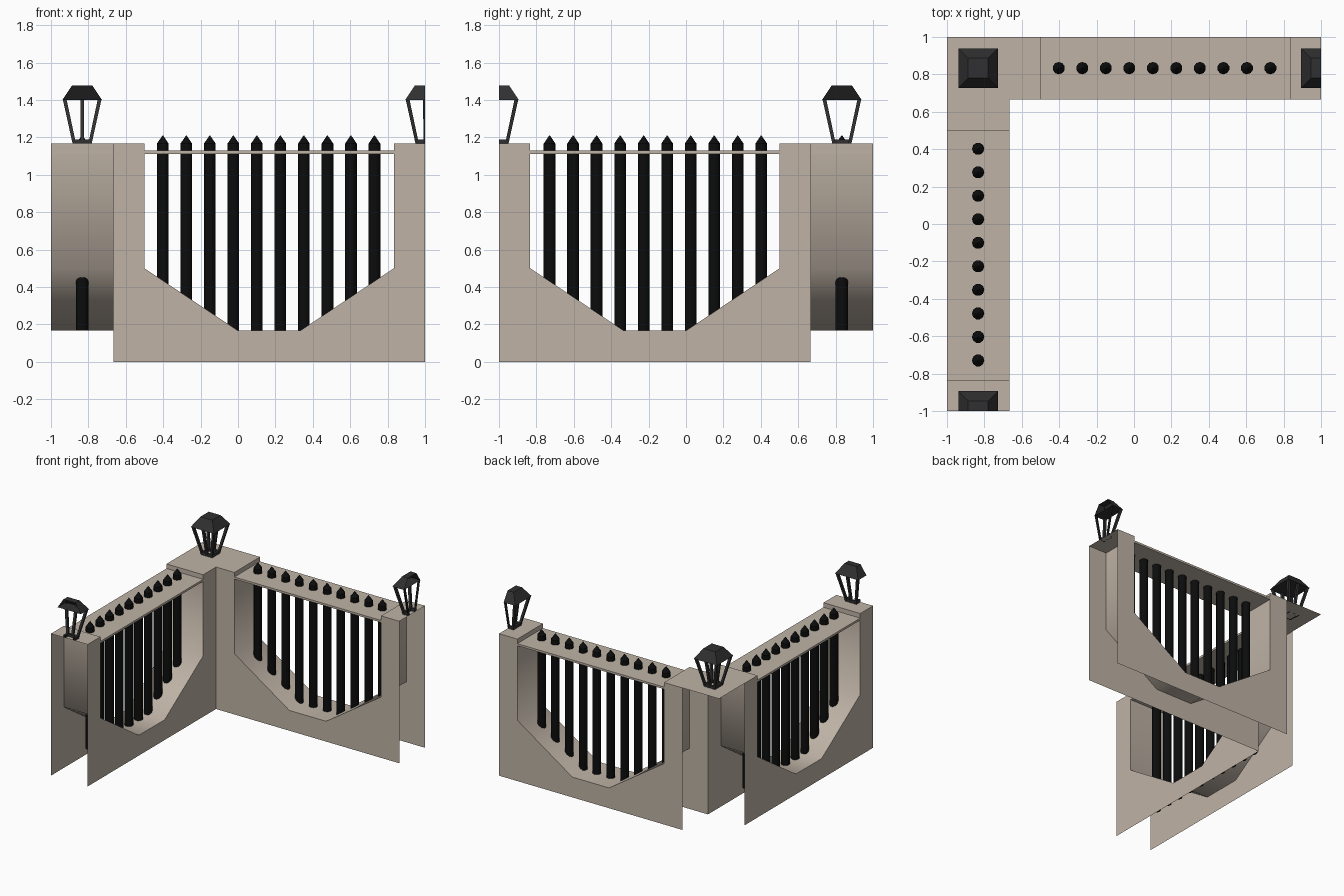
import bpy, bmesh, math
from mathutils import Vector, Matrix

if "Cube" in bpy.data.objects:
    bpy.data.objects.remove(bpy.data.objects["Cube"])

def material(name, rgb):
    m = bpy.data.materials.new(name)
    m.diffuse_color = (*rgb, 1)
    m.use_nodes = True
    m.node_tree.nodes["Principled BSDF"].inputs["Base Color"].default_value = m.diffuse_color
    return m

STONE = material("beige_stone", (0.52, 0.45, 0.38))
IRON = material("black_iron", (0.0035, 0.0037, 0.004))
LAMP = material("dark_grey_metal", (0.03, 0.03, 0.032))

# Reflection that turns the back wing into the left wing: (x, y) -> (-y, -x)
SWAP = Matrix(((0, -1, 0, 0), (-1, 0, 0, 0), (0, 0, 1, 0), (0, 0, 0, 1)))
INNER, OUTER, MID, TOP = 2 / 3, 1.0, 5 / 6, 7 / 6

def finish(name, bm, mat, swap=False, smooth=None):
    if swap:
        bmesh.ops.transform(bm, matrix=SWAP, verts=bm.verts)
        bmesh.ops.reverse_faces(bm, faces=bm.faces)
    me = bpy.data.meshes.new(name)
    bm.to_mesh(me)
    bm.free()
    me.materials.append(mat)
    ob = bpy.data.objects.new(name, me)
    bpy.context.collection.objects.link(ob)
    if smooth:
        bpy.context.view_layer.objects.active = ob
        ob.select_set(True)
        bpy.ops.object.shade_smooth_by_angle(angle=math.radians(smooth))
        ob.select_set(False)
    return ob

def face(bm, pts, normal):
    f = bm.faces.new([bm.verts.new(p) for p in pts])
    f.normal_update()
    if f.normal.dot(Vector(normal)) < 0:
        f.normal_flip()

def frustum(bm, c0, h0, c1, h1):
    """Square prism from half width h0 at c0 to half width h1 at c1."""
    quad = ((-1, -1), (1, -1), (1, 1), (-1, 1))
    lo = [bm.verts.new((c0[0] + a * h0, c0[1] + b * h0, c0[2])) for a, b in quad]
    hi = [bm.verts.new((c1[0] + a * h1, c1[1] + b * h1, c1[2])) for a, b in quad]
    bm.faces.new(lo[::-1])
    bm.faces.new(hi)
    for i in range(4):
        j = (i + 1) % 4
        bm.faces.new((lo[i], lo[j], hi[j], hi[i]))

def box(bm, lo, hi):
    s = [hi[i] - lo[i] for i in range(3)]
    c = [(hi[i] + lo[i]) / 2 for i in range(3)]
    bmesh.ops.create_cube(bm, size=1, matrix=Matrix.Translation(c) @ Matrix.Diagonal((*s, 1)))

# Notched opening, from right pillar top round to left pillar top (x, z)
NOTCH = [(MID, TOP), (MID, .5), (1 / 3, 1 / 6), (0, 1 / 6), (-.5, .5), (-.5, TOP)]
OUTLINE = [(-INNER, 0), (1, 0), (1, TOP)] + NOTCH + [(-INNER, TOP)]

def wing(label, swap):
    # thin outer and inner wall sheets
    bm = bmesh.new()
    face(bm, [(x, INNER, z) for x, z in OUTLINE], (0, -1, 0))
    face(bm, [(x, OUTER, z) for x, z in OUTLINE], (0, 1, 0))
    finish(label + "_wall_sheets", bm, STONE, swap)
    # reveal lining the opening
    bm = bmesh.new()
    a = [bm.verts.new((x, INNER, z)) for x, z in NOTCH]
    b = [bm.verts.new((x, OUTER, z)) for x, z in NOTCH]
    for i in range(len(NOTCH) - 1):
        bm.faces.new((a[i], b[i], b[i + 1], a[i + 1]))
    bm.normal_update()
    if bm.faces[:][2].normal.z < 0 if bm.faces else False:
        bmesh.ops.reverse_faces(bm, faces=bm.faces)
    finish(label + "_opening_reveal", bm, STONE, swap, 70)
    # thin rail across the opening
    bm = bmesh.new()
    box(bm, (-.5, INNER, 1.112), (MID, OUTER, 1.129))
    finish(label + "_top_rail", bm, STONE, swap)
    # end pillar cap
    bm = bmesh.new()
    face(bm, [(MID, INNER, TOP), (1, INNER, TOP), (1, OUTER, TOP), (MID, OUTER, TOP)], (0, 0, 1))
    finish(label + "_pillar_cap", bm, STONE, swap)
    # pointed bars
    bm = bmesh.new()
    for i in range(10):
        x = -.402 + i * .1257
        for z0, z1, r1 in ((1 / 6, TOP, .033), (TOP, 1.21, .002)):
            bmesh.ops.create_cone(bm, cap_ends=z0 < 1, segments=10, radius1=.033, radius2=r1,
                                  depth=z1 - z0,
                                  matrix=Matrix.Translation((x, MID, (z0 + z1) / 2)))
    finish(label + "_bars", bm, IRON, swap, 40)

wing("back", False)
wing("left", True)

# L-shaped corner cap
bm = bmesh.new()
face(bm, [(x, y, TOP) for x, y in ((-1, 1), (-1, .5), (-INNER, .5), (-INNER, INNER),
                                   (-.5, INNER), (-.5, 1))], (0, 0, 1))
finish("corner_cap", bm, STONE)

def lantern(label, x, y, cut=None):
    def trim(bm):
        # end lanterns are sliced at the end of the wall
        if cut:
            bmesh.ops.bisect_plane(bm, geom=bm.verts[:] + bm.edges[:] + bm.faces[:],
                                   plane_co=(x, y, 0), plane_no=cut, clear_outer=True)
    # tapered roof
    bm = bmesh.new()
    frustum(bm, (x, y, 1.4), .106, (x, y, 1.478), .054)
    trim(bm)
    finish(label + "_lantern_roof", bm, LAMP)
    # slanted struts: four corners plus a middle one at front and back
    bm = bmesh.new()
    for a, b in ((-1, -1), (1, -1), (1, 1), (-1, 1), (0, -1), (0, 1)):
        frustum(bm, (x + a * .042, y + b * .042, TOP), .009,
                (x + a * .093, y + b * .093, 1.402), .010)
    # base ring
    for s in (-1, 1):
        c = s * .043
        box(bm, (x - .052, y + c - .009, TOP), (x + .052, y + c + .009, TOP + .022))
        box(bm, (x + c - .009, y - .052, TOP), (x + c + .009, y + .052, TOP + .022))
    trim(bm)
    finish(label + "_lantern_frame", bm, LAMP)

lantern("corner", -MID, MID)
lantern("back_end", 1, MID, (1, 0, 0))
lantern("left_end", -MID, -1, (0, -1, 0))
